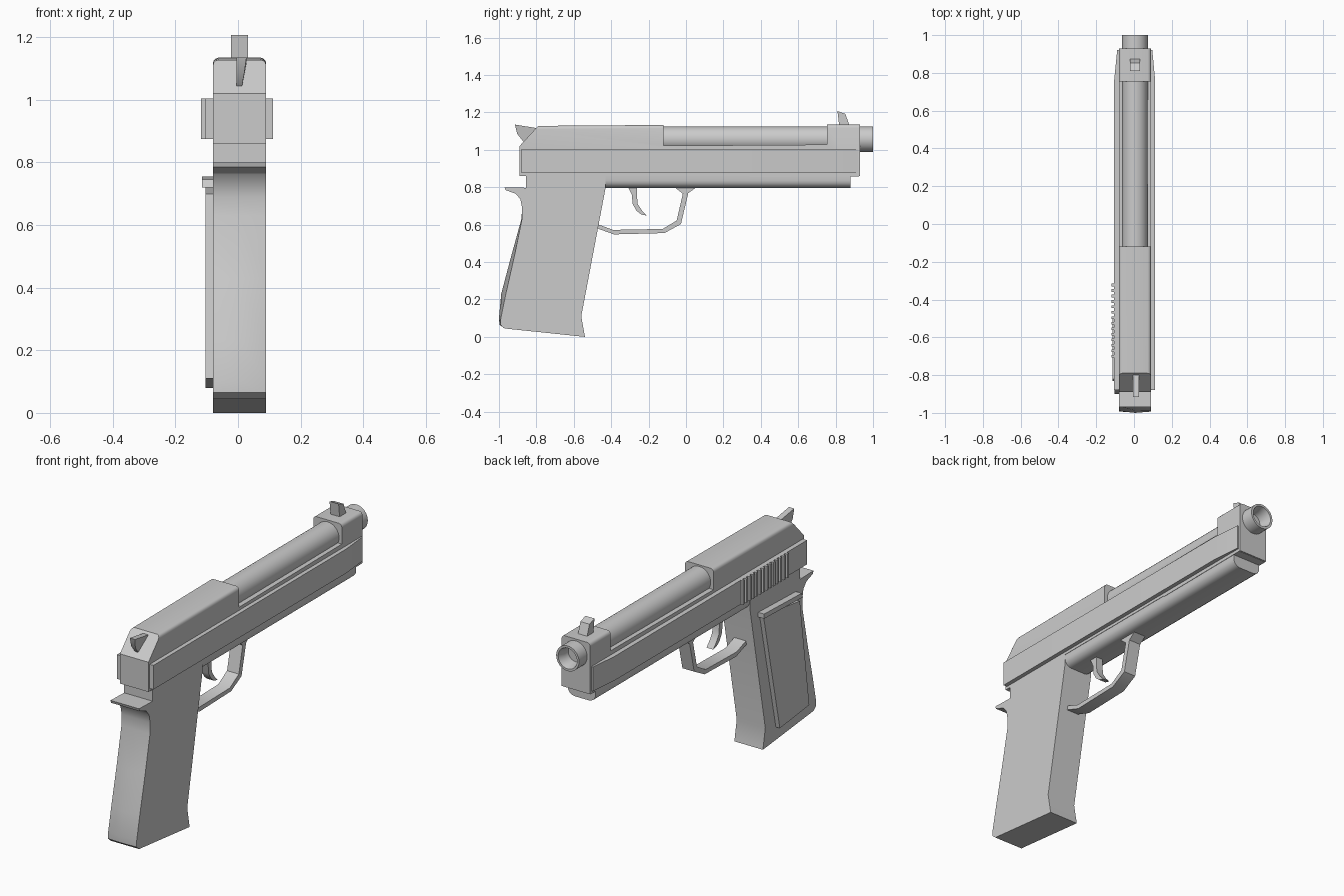
import bpy, bmesh, math
from mathutils import Matrix

if "Cube" in bpy.data.objects:
    bpy.data.objects.remove(bpy.data.objects["Cube"])

CX = 0.005          # centre plane of the body
X0, X1 = -0.08, 0.09


def finish(name, bm, smooth=35):
    bmesh.ops.recalc_face_normals(bm, faces=bm.faces)
    me = bpy.data.meshes.new(name)
    bm.to_mesh(me)
    bm.free()
    ob = bpy.data.objects.new(name, me)
    bpy.context.collection.objects.link(ob)
    bpy.ops.object.select_all(action='DESELECT')
    ob.select_set(True)
    bpy.context.view_layer.objects.active = ob
    bpy.ops.object.shade_smooth_by_angle(angle=math.radians(smooth))
    return ob


def loft(rings, closed=True):
    """Join equal-length rings of 3D points, capping both ends."""
    bm = bmesh.new()
    loops = [[bm.verts.new(p) for p in r] for r in rings]
    n = len(loops[0])
    for a, b in zip(loops, loops[1:]):
        for i in range(n):
            j = (i + 1) % n
            bm.faces.new((a[i], a[j], b[j], b[i]))
    bm.faces.new(loops[0])
    bm.faces.new(loops[-1])
    return bm


def prism(name, yz, x0, x1, pick=None, width=0.02, segs=3):
    """Side profile extruded across x; pick(co) chooses side edges to round."""
    bm = loft([[(x, y, z) for y, z in yz] for x in (x0, x1)])
    if pick:
        edges = [e for e in bm.edges
                 if abs(e.verts[0].co.x - e.verts[1].co.x) < 1e-6
                 and all(pick(v.co) for v in e.verts)]
        bmesh.ops.bevel(bm, geom=edges, offset=width, segments=segs,
                        profile=0.5, affect='EDGES')
    return finish(name, bm)


def plate(name, xy, z0, z1):
    return finish(name, loft([[(x, y, z) for x, y in xy] for z in (z0, z1)]))


# Slide: closed rear hood, open middle and front collar
prism("slide", [(-0.89, 0.86), (-0.89, 1.02), (-0.79, 1.128), (-0.12, 1.133),
                (-0.12, 1.022), (0.755, 1.028), (0.755, 1.135), (0.93, 1.135),
                (0.93, 0.86)], X0, X1, lambda c: c.z > 1.1, 0.018)

# Raised side rails with tapered front ends
for name, s, out in (("left_rail", -1, 0.110), ("right_rail", 1, 0.109)):
    xy = [(0.07, -0.88), (out, -0.88), (out, 0.76), (0.094, 0.92), (0.07, 0.92)]
    plate(name, [(CX + s * (x - 0.002 * (s > 0)), y) for x, y in xy], 0.875, 1.005)

# Grip serrations on the left rail
bm = bmesh.new()
for i in range(14):
    m = Matrix.Translation((-0.108, -0.70 + i * 0.029, 0.94)) @ Matrix.Diagonal((0.02, 0.014, 0.13, 1))
    bmesh.ops.create_cube(bm, size=1, matrix=m)
finish("slide_serrations", bm)

# Barrel with hollow muzzle, turned around y
bm = bmesh.new()
prof = [(0, -0.2), (0.068, -0.2), (0.068, 1.0), (0.056, 1.0), (0.045, 0.96), (0.045, 0.85), (0, 0.85)]
vs = [bm.verts.new((r, y, 0)) for r, y in prof]
es = [bm.edges.new(p) for p in zip(vs, vs[1:])]
bmesh.ops.spin(bm, geom=vs + es, cent=(0, 0, 0), axis=(0, 1, 0), angle=math.tau, steps=32)
bmesh.ops.remove_doubles(bm, verts=bm.verts, dist=1e-4)
bmesh.ops.translate(bm, verts=bm.verts, vec=(CX, 0, 1.057))
finish("barrel", bm)

# Frame under the slide, rounded below
prism("frame", [(-0.50, 0.797), (-0.50, 0.87), (0.88, 0.87), (0.88, 0.797)],
      X0 + 0.002, X1 - 0.002, lambda c: c.z < 0.8, 0.04, 4)
prism("frame_ledge", [(0.34, 0.855), (0.34, 0.875), (0.925, 0.875), (0.925, 0.858)], X0, X1)

# Grip: (middle y, z, side y), back strap crowned along the middle
grip = [(-0.855, 0.87, -0.855), (-0.855, 0.797, -0.855), (-0.97, 0.80, -0.97),
        (-0.965, 0.785, -0.965), (-0.91, 0.765, -0.91), (-0.885, 0.735, -0.885),
        (-0.876, 0.69, -0.876), (-0.88, 0.63, -0.877), (-0.935, 0.43, -0.918),
        (-0.988, 0.23, -0.963), (-1.0, 0.10, -0.99), (-0.997, 0.065, -0.993),
        (-0.97, 0.045, -0.97), (-0.54, 0.0, -0.54), (-0.56, 0.11, -0.56),
        (-0.43, 0.797, -0.43), (-0.43, 0.87, -0.43)]
mid = [(CX, y, z) for y, z, s in grip]
finish("grip", loft([[(X0, s, z) for y, z, s in grip], mid, [(X1, s, z) for y, z, s in grip]]), 30)

# Left grip panel with a lip along its top
prism("grip_panel", [(-0.65, 0.08), (-0.90, 0.11), (-0.82, 0.70), (-0.51, 0.74)], -0.104, -0.07)
prism("grip_panel_lip", [(-0.83, 0.72), (-0.82, 0.745), (-0.50, 0.755), (-0.50, 0.73)], -0.115, -0.07)

# Trigger guard strip and trigger
prism("trigger_guard", [(-0.48, 0.605), (-0.39, 0.572), (-0.125, 0.577), (-0.05, 0.622),
                        (-0.017, 0.765), (-0.06, 0.80), (0.055, 0.80), (0.012, 0.768),
                        (-0.027, 0.603), (-0.115, 0.555), (-0.385, 0.548), (-0.48, 0.582)],
      CX - 0.035, CX + 0.035)
prism("trigger", [(-0.315, 0.81), (-0.29, 0.76), (-0.285, 0.71), (-0.265, 0.675), (-0.24, 0.655),
                  (-0.21, 0.648), (-0.235, 0.675), (-0.258, 0.71), (-0.263, 0.76), (-0.262, 0.81)],
      CX - 0.02, CX + 0.02)

# Front sight
prism("front_sight", [(0.82, 1.12), (0.81, 1.207), (0.852, 1.192), (0.878, 1.12)],
      CX - 0.027, CX + 0.027)

# Hammer: spur that narrows downward
hammer = [(-0.915, 1.135, 0.027), (-0.79, 1.115, 0.027), (-0.80, 1.04, 0.013),
          (-0.87, 1.045, 0.013), (-0.902, 1.085, 0.02)]
finish("hammer", loft([[(-0.004, y, z) for y, z, x in hammer], [(x, y, z) for y, z, x in hammer]]))
